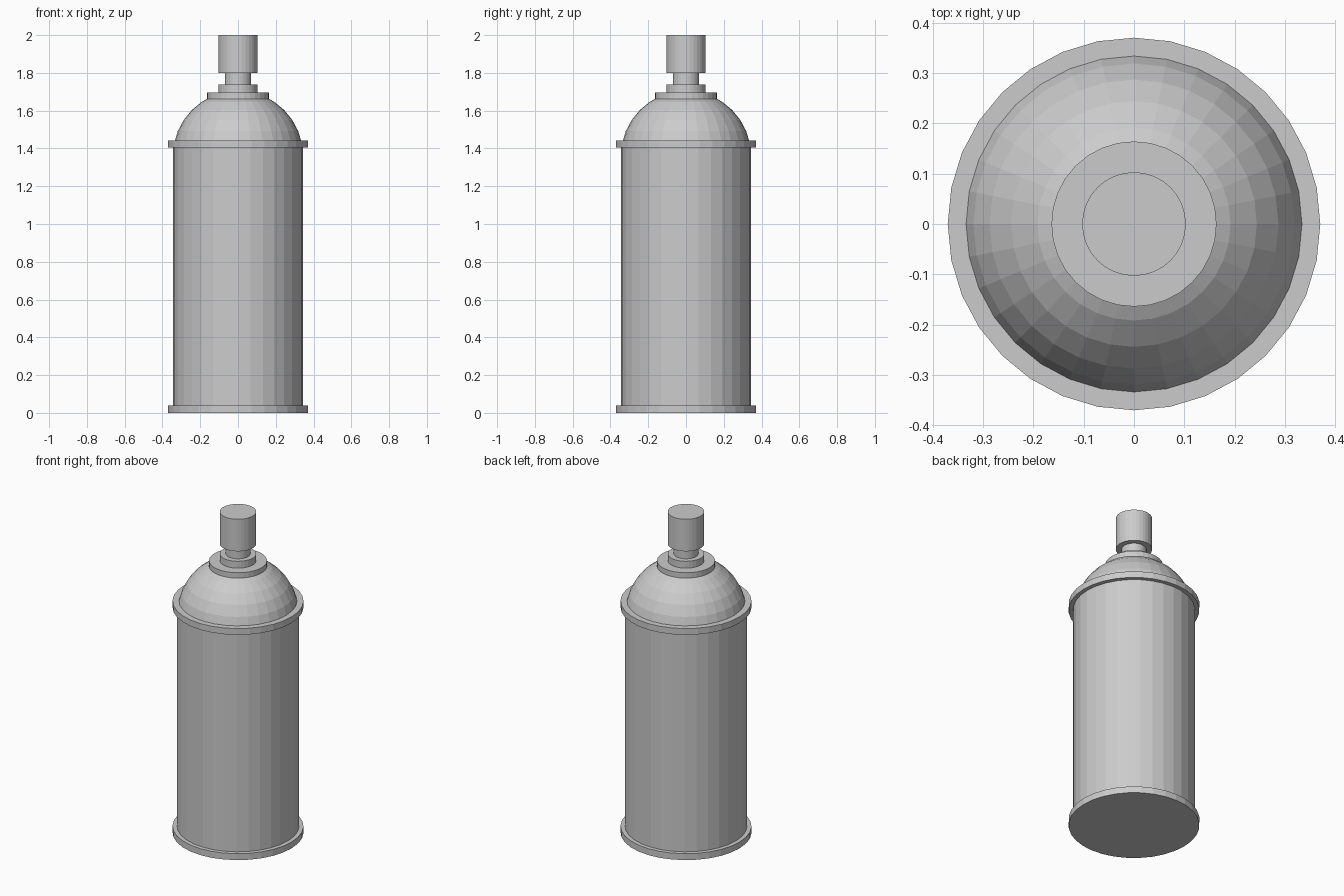
import bpy, math

if "Cube" in bpy.data.objects:
    bpy.data.objects.remove(bpy.data.objects["Cube"])

SIDES = 32

metal = bpy.data.materials.new("grey_metal")
metal.diffuse_color = (0.6, 0.6, 0.6, 1)
metal.use_nodes = True
metal.node_tree.nodes["Principled BSDF"].inputs["Base Color"].default_value = metal.diffuse_color


def lathe(name, profile):
    """Turn (radius, height) points around z into a closed, faceted solid."""
    verts, faces = [], []
    for r, z in profile:
        for i in range(SIDES):
            a = 2 * math.pi * i / SIDES
            verts.append((r * math.cos(a), r * math.sin(a), z))
    for k in range(len(profile) - 1):
        for i in range(SIDES):
            j = (i + 1) % SIDES
            a, b = k * SIDES, (k + 1) * SIDES
            faces.append((a + i, a + j, b + j, b + i))
    faces.append(tuple(reversed(range(SIDES))))
    top = (len(profile) - 1) * SIDES
    faces.append(tuple(range(top, top + SIDES)))
    mesh = bpy.data.meshes.new(name)
    mesh.from_pydata(verts, [], faces)
    mesh.materials.append(metal)
    obj = bpy.data.objects.new(name, mesh)
    bpy.context.collection.objects.link(obj)
    return obj


def disc(name, radius, z0, z1):
    return lathe(name, [(radius, z0), (radius, z1)])


# can body with rolled rims
disc("bottom_rim", 0.37, 0.0, 0.04)
disc("can_body", 0.345, 0.02, 1.42)
disc("top_rim", 0.37, 1.404, 1.443)

# domed shoulder: part of a sphere in even rings
R, CENTRE = 0.345, 1.36
dome = [(R * math.cos(k * math.pi / 16), CENTRE + R * math.sin(k * math.pi / 16))
        for k in range(1, 7)]
lathe("dome_shoulder", dome)

# valve and spray button
disc("valve_collar", 0.164, 1.658, 1.695)
disc("valve_ring", 0.103, 1.68, 1.738)
disc("valve_stem", 0.07, 1.72, 1.82)
disc("spray_button", 0.103, 1.80, 2.0)
